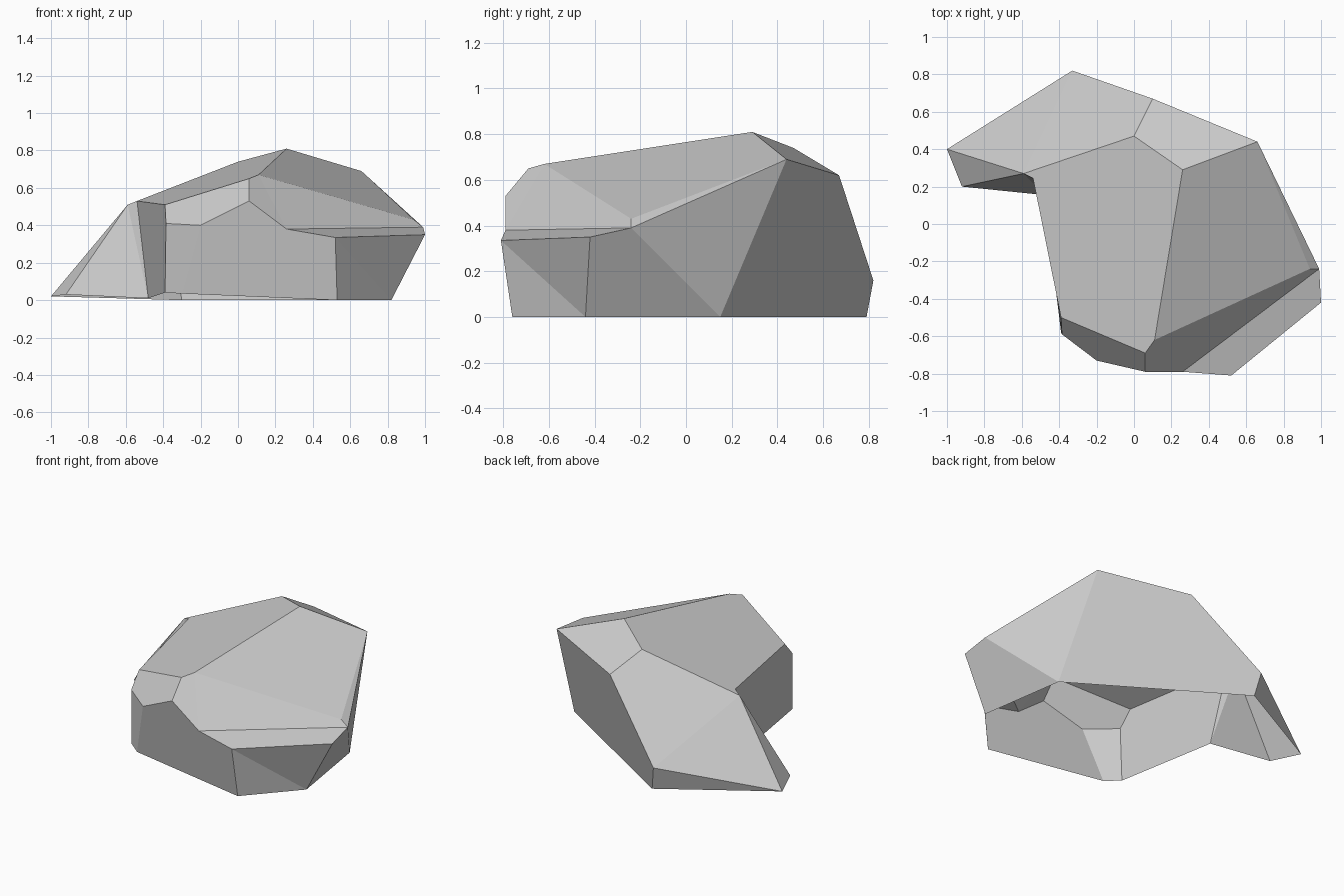
import bpy
import bmesh

default_cube = bpy.data.objects.get("Cube")
if default_cube:
    bpy.data.objects.remove(default_cube, do_unlink=True)

# Single stone colour
stone = bpy.data.materials.new("stone_grey")
stone.use_nodes = True
grey = (0.6, 0.6, 0.6, 1)
stone.diffuse_color = grey
stone.node_tree.nodes["Principled BSDF"].inputs["Base Color"].default_value = grey

# Corners of the boulder, named by where they sit
corners = dict(
    # plateau
    peak=(.26, .29, .81), crest=(0, .47, .74),
    shoulder=(-.59, .27, .51), notch=(-.54, .245, .53),
    brow_right=(-.39, -.5, .51), brow=(.06, -.69, .65), brow_left=(.11, -.62, .67),
    # front chamfer
    chin=(.06, -.79, .53), chin_left=(.26, -.79, .38),
    chin_right=(-.2, -.73, .4), cheek=(-.385, -.59, .41),
    # left flank ledge
    ledge_front=(.52, -.81, .335), ledge_side=(1, -.42, .35),
    ledge_back=(.99, -.24, .39), ledge_tip=(.94, -.24, .43),
    # back
    back_left=(.66, .44, .69), back_mid=(.1, .67, .62), back_low=(-.33, .82, .16),
    # open base rim
    rim_front=(.53, -.76, 0), rim_side=(.82, -.44, 0), rim_left=(.73, .15, 0),
    rim_back=(-.3, .79, 0), spur_tip=(-1, .4, .02), spur_front=(-.92, .2, .03),
    spur_root=(-.48, .155, .01), rim_cheek=(-.39, -.58, .04), rim_chin=(-.3, -.65, .035),
)

# Facets of the boulder, listed by the corners they join
facets = [
    # plateau and front chamfer
    "peak crest shoulder notch brow_right brow brow_left",
    "brow_right brow chin chin_right cheek",
    "brow brow_left chin_left chin",
    "brow_left ledge_tip ledge_back chin_left",
    # left flank
    "peak brow_left ledge_tip back_left",
    "ledge_tip ledge_back back_left",
    "chin_left ledge_back ledge_side ledge_front",
    "ledge_front ledge_side rim_side",
    "ledge_front rim_side rim_front",
    "ledge_side ledge_back rim_left rim_side",
    "ledge_back back_left rim_left",
    # front wall
    "chin chin_left ledge_front rim_front rim_chin chin_right",
    "chin_right rim_chin rim_cheek cheek",
    # back
    "peak back_left back_mid crest",
    "crest back_mid back_low shoulder",
    "back_left rim_left rim_back back_low back_mid",
    # spur and inner wall
    "shoulder back_low spur_tip",
    "back_low rim_back spur_tip",
    "shoulder spur_tip spur_front",
    "shoulder spur_front spur_root",
    "shoulder spur_root notch",
    "notch spur_root rim_cheek cheek brow_right",
]

# Build the hollow shell and point its facets outward
bm = bmesh.new()
verts = {name: bm.verts.new(place) for name, place in corners.items()}
faces = [bm.faces.new([verts[name] for name in facet.split()]) for facet in facets]
bmesh.ops.recalc_face_normals(bm, faces=faces)
bm.normal_update()
if faces[0].normal.z < 0:
    bmesh.ops.reverse_faces(bm, faces=faces)

mesh = bpy.data.meshes.new("boulder")
bm.to_mesh(mesh)
bm.free()
mesh.materials.append(stone)
boulder = bpy.data.objects.new("boulder", mesh)
bpy.context.scene.collection.objects.link(boulder)
